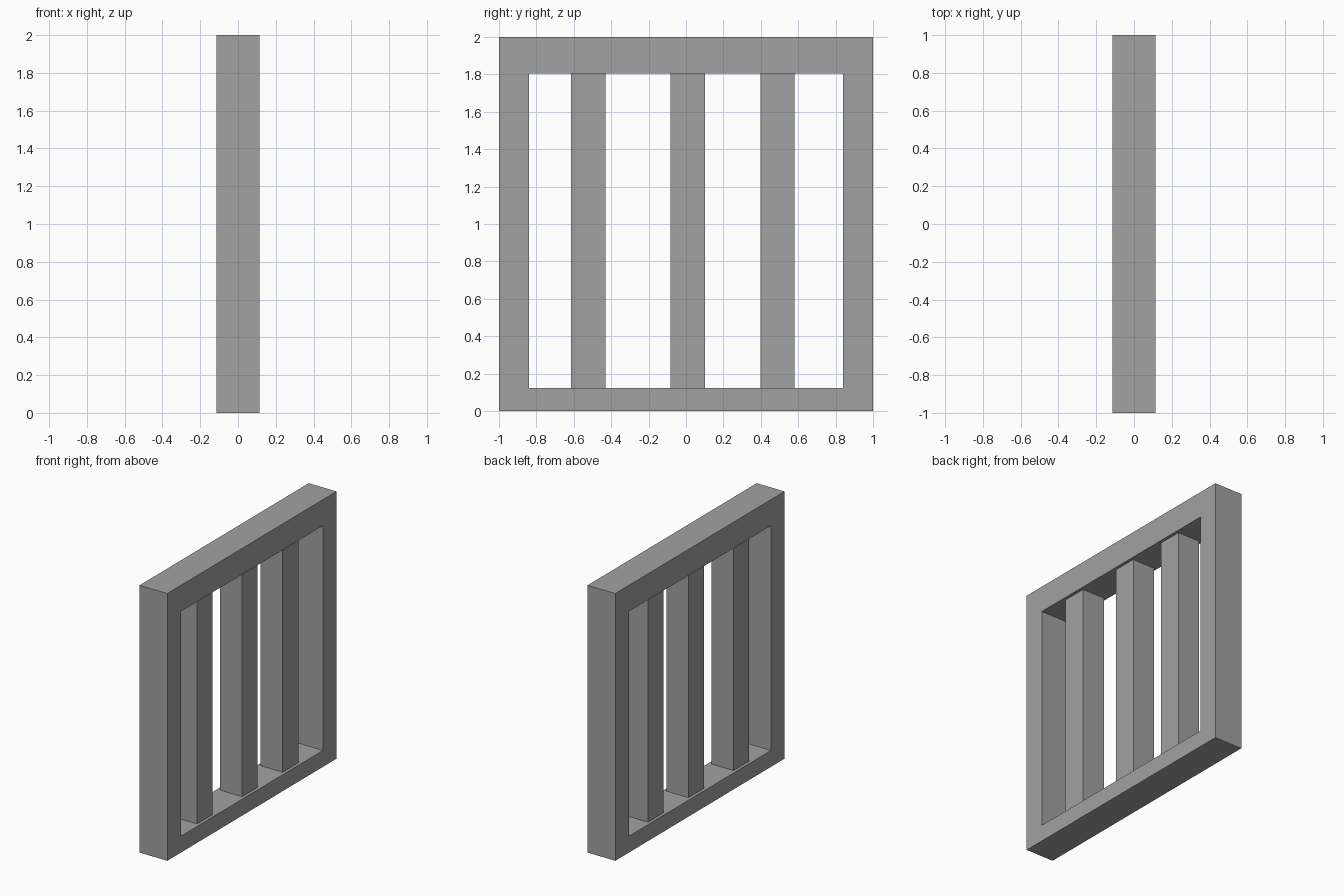
import bpy
import bmesh
from mathutils import Vector

cube = bpy.data.objects.get("Cube")
if cube:
    bpy.data.objects.remove(cube, do_unlink=True)

# Single flat grey
grey = bpy.data.materials.new("plain_grey")
grey.use_nodes = True
grey.diffuse_color = (0.36, 0.36, 0.36, 1)
grey.node_tree.nodes["Principled BSDF"].inputs["Base Color"].default_value = grey.diffuse_color

FRAME_HALF_DEPTH = 0.115
BAR_WIDTH = 0.184
OPEN_BOTTOM, OPEN_TOP, OPEN_HALF = 0.123, 1.805, 0.84


def add_object(name, bm):
    bmesh.ops.recalc_face_normals(bm, faces=bm.faces)
    mesh = bpy.data.meshes.new(name)
    bm.to_mesh(mesh)
    bm.free()
    mesh.materials.append(grey)
    obj = bpy.data.objects.new(name, mesh)
    bpy.context.collection.objects.link(obj)
    return obj


def rectangle(bm, half, low, high):
    corners = ((-half, low), (half, low), (half, high), (-half, high))
    return [bm.verts.new((-FRAME_HALF_DEPTH, y, z)) for y, z in corners]


# Frame: a flat rectangular ring pushed out to its full depth
bm = bmesh.new()
outer = rectangle(bm, 1, 0, 2)
inner = rectangle(bm, OPEN_HALF, OPEN_BOTTOM, OPEN_TOP)
for i in range(4):
    j = (i + 1) % 4
    bm.faces.new((outer[i], outer[j], inner[j], inner[i]))
ring = bmesh.ops.extrude_face_region(bm, geom=bm.faces[:], use_keep_orig=True)
moved = [g for g in ring["geom"] if isinstance(g, bmesh.types.BMVert)]
bmesh.ops.translate(bm, verts=moved, vec=Vector((2 * FRAME_HALF_DEPTH, 0, 0)))
add_object("frame", bm)

# Square upright bars, slightly thinner than the frame
height = OPEN_TOP - OPEN_BOTTOM
for name, y in (("front_bar", -0.522), ("middle_bar", 0.01), ("back_bar", 0.489)):
    bm = bmesh.new()
    bmesh.ops.create_cube(bm, size=1)
    bmesh.ops.scale(bm, verts=bm.verts, vec=(BAR_WIDTH, BAR_WIDTH, height))
    bar = add_object(name, bm)
    bar.location = (0, y, OPEN_BOTTOM + height / 2)
